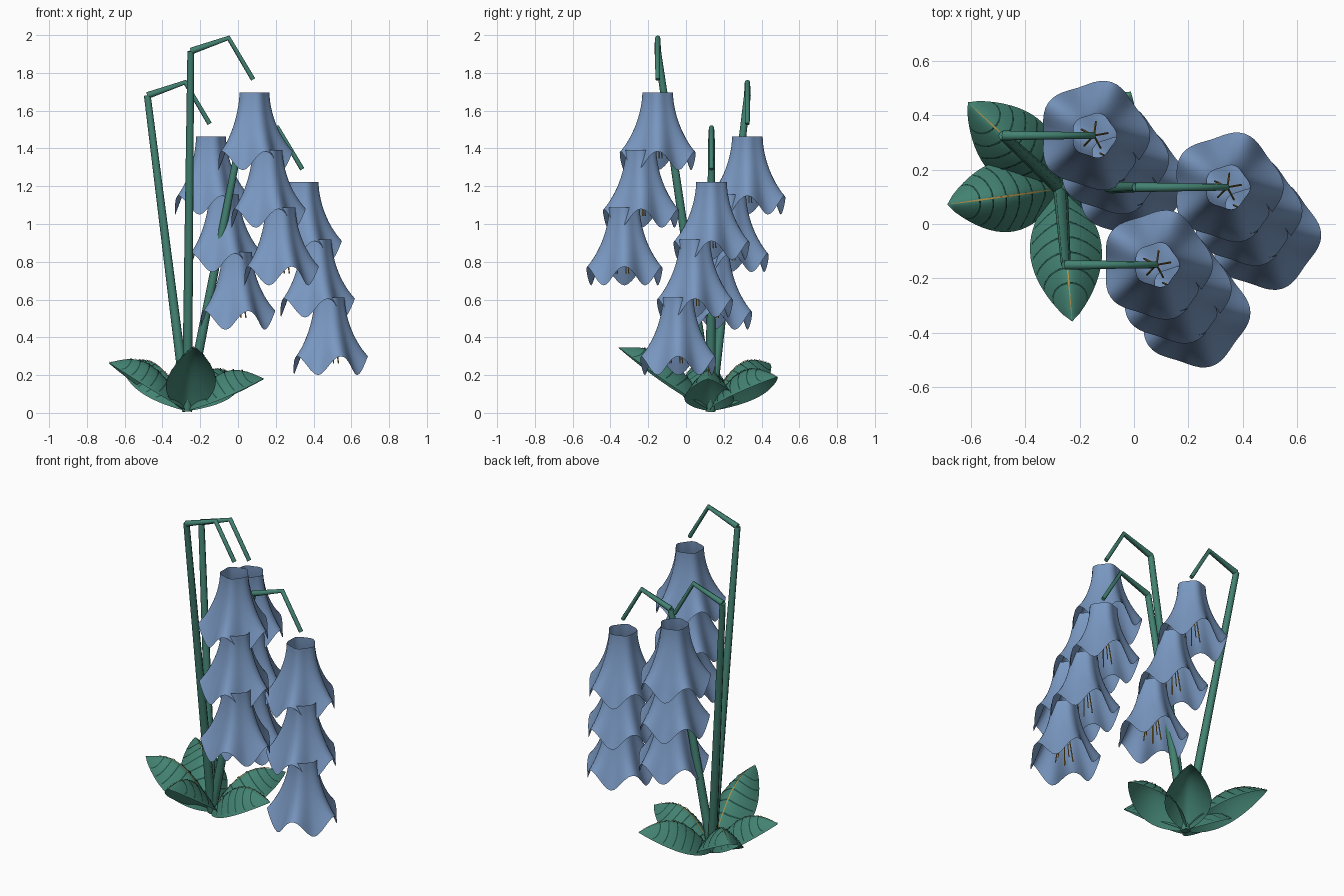
import bpy
import bmesh
from math import sin, cos, pi, radians
from mathutils import Vector

cube = bpy.data.objects.get("Cube")
if cube:
    bpy.data.objects.remove(cube, do_unlink=True)


def material(name, rgb):
    m = bpy.data.materials.new(name)
    m.use_nodes = True
    m.diffuse_color = (*rgb, 1)
    m.node_tree.nodes["Principled BSDF"].inputs["Base Color"].default_value = (*rgb, 1)
    return m


BLUE = material("petal blue", (0.19, 0.31, 0.53))
GREEN = material("leaf green", (0.055, 0.22, 0.165))
DARK = material("vein dark green", (0.015, 0.075, 0.055))
GOLD = material("gold", (0.45, 0.28, 0.06))

ROOT = Vector((-0.27, 0.13, 0.01))


def add_grid(bm, fn, nu, nv, mat=0):
    """Surface from fn(u, v) with both parameters running 0..1."""
    rows = [[bm.verts.new(fn(i / nu, j / nv)) for j in range(nv + 1)] for i in range(nu + 1)]
    for a, b in zip(rows, rows[1:]):
        for j in range(nv):
            f = bm.faces.new((a[j], b[j], b[j + 1], a[j + 1]))
            f.material_index = mat


def finish(bm, name, mats, angle=50):
    bmesh.ops.remove_doubles(bm, verts=bm.verts, dist=0.0003)
    me = bpy.data.meshes.new(name)
    bm.to_mesh(me)
    bm.free()
    for m in mats:
        me.materials.append(m)
    ob = bpy.data.objects.new(name, me)
    bpy.context.collection.objects.link(ob)
    bpy.ops.object.select_all(action="DESELECT")
    ob.select_set(True)
    bpy.context.view_layer.objects.active = ob
    bpy.ops.object.shade_smooth_by_angle(angle=radians(angle))


def tube(name, paths, mat, depth, sides=2):
    """Tapered tubes; each path point is (position, radius factor)."""
    cu = bpy.data.curves.new(name, "CURVE")
    cu.dimensions = "3D"
    cu.bevel_depth = depth
    cu.bevel_resolution = sides
    cu.use_fill_caps = True
    for path in paths:
        sp = cu.splines.new("POLY")
        sp.points.add(len(path) - 1)
        for p, (co, r) in zip(sp.points, path):
            p.co = (*co, 1)
            p.radius = r
    cu.materials.append(mat)
    bpy.context.collection.objects.link(bpy.data.objects.new(name, cu))


# Bell flower: five-sided tube flaring to a wavy rim
def bell_point(s, v):
    a = 2 * pi * v
    wave = cos(5 * a)
    r = 0.079 + 0.117 * s ** 1.75
    r *= 1 + 0.055 * wave
    drop = 0.362 * s - 0.05 * wave * s ** 2.5
    return Vector((r * cos(a), r * sin(a), -drop))


def bell(name, top):
    bm = bmesh.new()
    add_grid(bm, lambda s, v: top + bell_point(s, v), 14, 60)
    bmesh.ops.recalc_face_normals(bm, faces=bm.faces)
    finish(bm, name, [BLUE])
    # Stamens hanging inside the bell
    threads = []
    for k in range(5):
        a = radians(72 * k + 10)
        d = Vector((cos(a), sin(a), 0))
        threads.append([(top + d * 0.006 + Vector((0, 0, -0.1)), 1),
                        (top + d * 0.035 + Vector((0, 0, -0.23)), 1),
                        (top + d * 0.052 + Vector((0, 0, -0.35)), 1)])
    tube(name + "_stamens", threads, GOLD, 0.0035, 0)


# Leaf: arched blade, ridged along a gold midrib, sides folding down, dark side veins
def leaf(name, angle, length, tip_z, half=0.132):
    d = Vector((cos(radians(angle)), sin(radians(angle)), 0))
    side = Vector((-d.y, d.x, 0))

    def point(s, t, lift=0.0):
        bulge = max(sin(pi * s ** 0.92), 0)
        w = half * bulge ** 0.8
        z = tip_z * s + 0.125 * bulge - 0.14 * bulge * abs(t) ** 1.5
        return ROOT + d * (length * s) + side * (w * t) + Vector((0, 0, z + lift))

    bm = bmesh.new()
    add_grid(bm, lambda u, v: point(u, 2 * v - 1), 18, 12)
    add_grid(bm, lambda u, v: point(0.04 + 0.95 * u, (v - 0.5) * 0.05, 0.004), 18, 1, 1)
    for k in range(6):
        start = 0.13 + 0.115 * k
        for sign in (-1, 1):
            add_grid(bm, lambda u, v: point(start + 0.14 * u * u + 0.015 * v,
                                            sign * (0.04 + 0.9 * u), 0.005), 8, 1, 2)
    for f in bm.faces:
        f.normal_update()
        if f.normal.z < 0:
            f.normal_flip()
    finish(bm, name, [GREEN, GOLD, DARK])


# Three hooked stems, each with three bells stepping forward and down
STEMS = {"tall": (-0.25, -0.15, 1.915), "middle": (-0.48, 0.325, 1.68), "short": (0.01, 0.135, 1.44)}
for name, elbow in STEMS.items():
    e = Vector(elbow)
    tip = e + Vector((0.33, 0, -0.15))
    tube(name + "_stem", [[(ROOT, 1.35), (e, 0.9)]], GREEN, 0.02)
    tube(name + "_stem_hook", [[(e, 0.9), (e + Vector((0.2, 0, 0.07)), 0.7),
                                (tip, 0.62)]], GREEN, 0.02)
    for i in range(3):
        top = tip + Vector((0.003 + 0.069 * i, -0.088 * i, -0.068 - 0.305 * i))
        bell(f"{name}_bell_{i + 1}", top)

# Rosette of leaves around the foot
leaf("front_leaf", 275, 0.49, 0.335)
leaf("right_leaf", 188, 0.42, 0.255)
leaf("back_right_leaf", 137, 0.465, 0.25)
leaf("back_left_leaf", 54, 0.44, 0.18)
leaf("left_leaf", -2, 0.41, 0.17)
